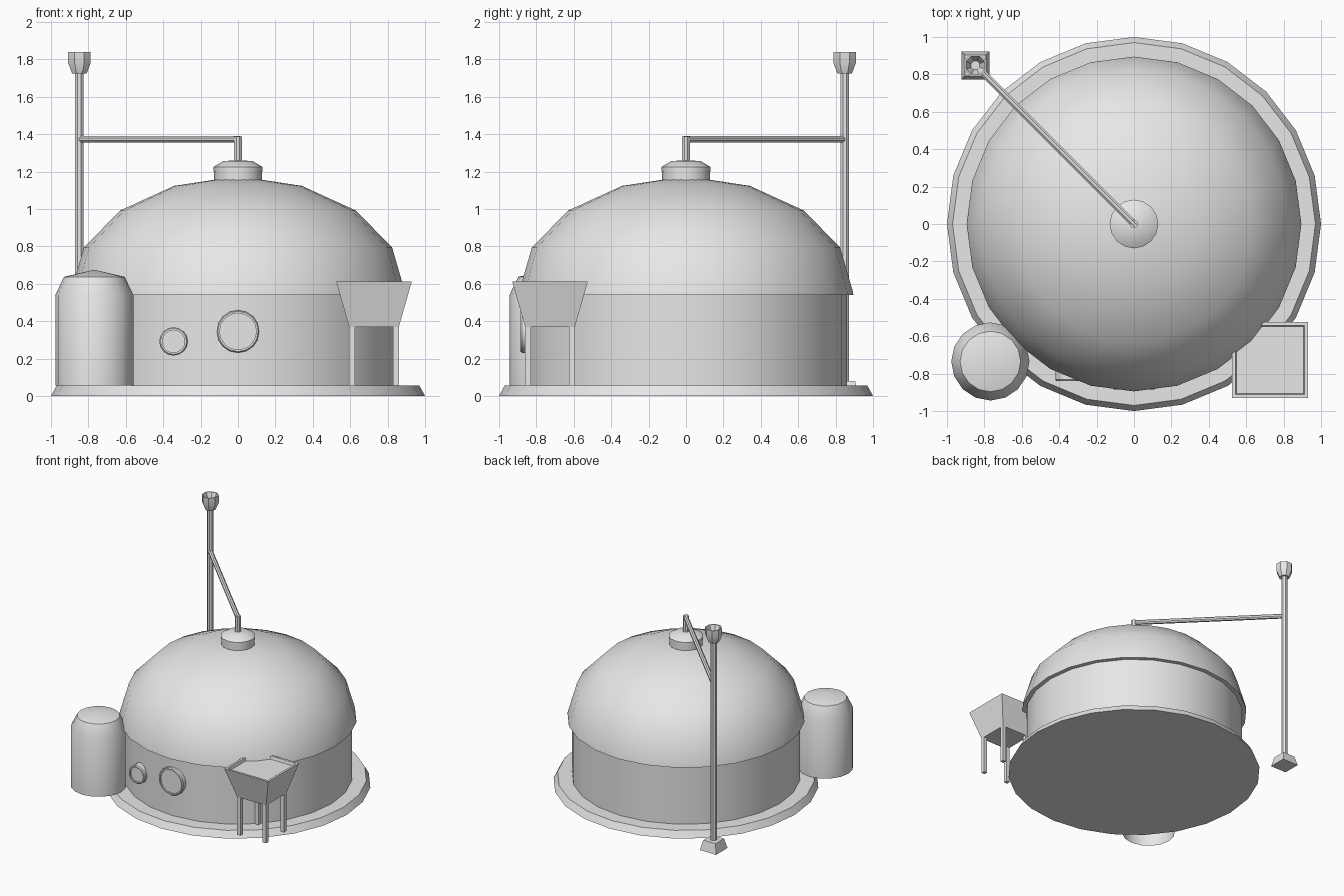
import bpy, bmesh, math
from mathutils import Vector, Matrix

if "Cube" in bpy.data.objects:
    bpy.data.objects.remove(bpy.data.objects["Cube"])

grey = bpy.data.materials.new("light_grey")
grey.diffuse_color = (0.8, 0.8, 0.8, 1)
grey.use_nodes = True
grey.node_tree.nodes["Principled BSDF"].inputs["Base Color"].default_value = grey.diffuse_color


def finish(name, bm, smooth=35, recalc=True):
    if recalc:
        bmesh.ops.recalc_face_normals(bm, faces=bm.faces)
    me = bpy.data.meshes.new(name)
    bm.to_mesh(me)
    bm.free()
    ob = bpy.data.objects.new(name, me)
    bpy.context.collection.objects.link(ob)
    me.materials.append(grey)
    bpy.ops.object.select_all(action='DESELECT')
    ob.select_set(True)
    bpy.context.view_layer.objects.active = ob
    if smooth:
        bpy.ops.object.shade_smooth_by_angle(angle=math.radians(smooth))
    return ob


def lathe(name, profile, sides, loc=(0, 0, 0), turn=0.0, matrix=None, smooth=35):
    """Revolve (radius, height) points; a zero radius closes to a point."""
    bm = bmesh.new()
    rings = []
    for r, z in profile:
        if r == 0:
            rings.append([bm.verts.new((0, 0, z))])
        else:
            rings.append([bm.verts.new((r * math.cos(turn + math.tau * i / sides),
                                        r * math.sin(turn + math.tau * i / sides), z))
                          for i in range(sides)])
    for a, b in zip(rings, rings[1:]):
        for i in range(sides):
            j = (i + 1) % sides
            quad = [a[i % len(a)], a[j % len(a)], b[j % len(b)], b[i % len(b)]]
            bm.faces.new(list(dict.fromkeys(quad)))
    m = Matrix.Translation(loc) @ (matrix or Matrix())
    bmesh.ops.transform(bm, matrix=m, verts=bm.verts)
    return finish(name, bm, smooth)


def rod(name, p, q, r, sides=8):
    p, q = Vector(p), Vector(q)
    rot = (q - p).to_track_quat('Z', 'Y').to_matrix().to_4x4()
    length = (q - p).length
    return lathe(name, [(0, 0), (r, 0), (r, length), (0, length)], sides, p,
                 math.pi / sides, rot)


def square_lathe(name, profile, loc):
    """Four-sided solid from (half width, height) points."""
    pts = [(h * math.sqrt(2), z) for h, z in profile]
    return lathe(name, pts, 4, loc, math.pi / 4, smooth=0)


# Main body
lathe("base_plate", [(0, 0), (1, 0), (0.97, 0.055), (0, 0.055)], 24, turn=math.pi / 2)
lathe("round_wall", [(0.86, 0.05), (0.86, 0.55)], 24)
dome = [(0.855, 0.54), (0.895, 0.54), (0.892, 0.56)]
dome += [(0.892 * math.cos(a), 0.56 + 0.61 * math.sin(a))
         for a in (math.radians(22.5 * k) for k in (1, 2, 3))] + [(0, 1.175)]
lathe("dome_roof", dome, 24)
lathe("dome_cap", [(0.127, 1.13), (0.127, 1.2), (0.13, 1.2), (0.13, 1.225),
                   (0.08, 1.255), (0, 1.262)], 16)

# Vent pipe and mast
M = 0.848
rod("vent_riser", (0, 0, 1.24), (0, 0, 1.388), 0.023)
rod("vent_pipe", (0.008, -0.008, 1.372), (-M, M, 1.372), 0.019)
rod("mast", (-M, M, 0.05), (-M, M, 1.75), 0.025)
square_lathe("mast_foot", [(0, 0), (0.075, 0), (0.056, 0.08), (0, 0.08)], (-M, M, 0))
lathe("mast_cup", [(0, 1.725), (0.042, 1.725), (0.065, 1.78), (0.065, 1.84),
                   (0.055, 1.84), (0.025, 1.77), (0, 1.77)], 8, (-M, M, 0), math.pi / 8)

# Side tank, open underneath
lathe("side_tank", [(0.209, 0.055), (0.209, 0.54), (0.162, 0.637), (0, 0.675)], 16,
      (-0.768, -0.735, 0))

# Portholes facing the front
face_front = Matrix.Rotation(math.pi / 2, 4, 'X')
for name, x, y, z, r, rim, depth in (("large_porthole", 0, -0.885, 0.345, 0.114, 0.016, 0.06),
                                     ("small_porthole", -0.345, -0.84, 0.292, 0.076, 0.016, 0.12)):
    lathe(name, [(r, -depth), (r, -0.008), (r - 0.006, 0), (r - rim, 0),
                 (r - rim, -0.012), (0, -0.012)], 16, (x, y, z), 0, face_front)

# Hopper on four legs
H = 0.727
square_lathe("hopper", [(0, 0.37), (0.133, 0.37), (0.202, 0.612), (0.184, 0.612),
                        (0.178, 0.588), (0, 0.588)], (H, -H, 0))
for sx in (-1, 1):
    for sy in (-1, 1):
        square_lathe("hopper_leg", [(0, 0.055), (0.016, 0.055), (0.016, 0.38), (0, 0.38)],
                     (H + sx * 0.117, -H + sy * 0.117, 0))
